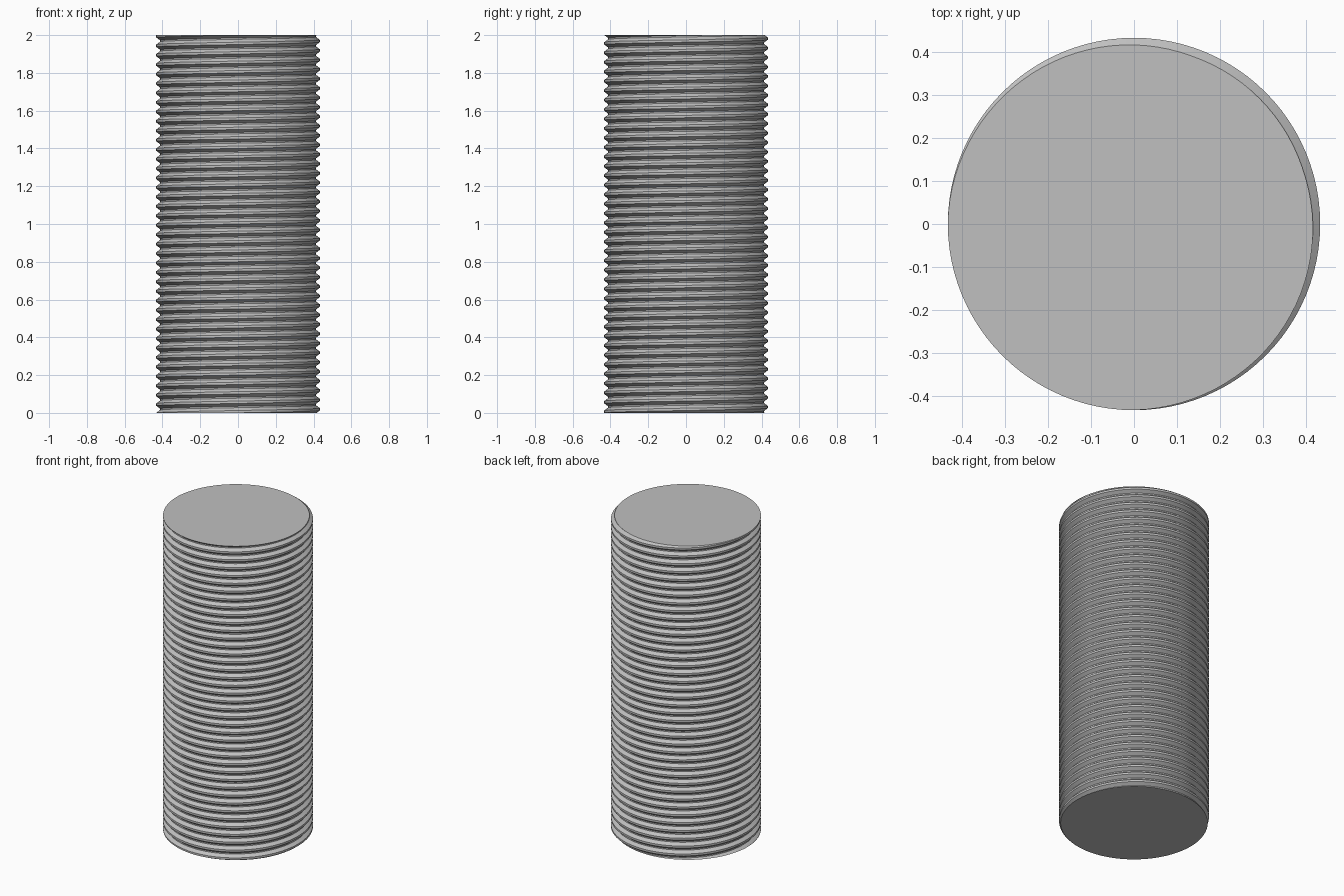
import bpy, bmesh, math

cube = bpy.data.objects.get("Cube")
if cube:
    bpy.data.objects.remove(cube, do_unlink=True)

HEIGHT, PITCH, TURNS = 2.0, 0.05, 40
CREST, ROOT, SIDES = 0.433, 0.413, 96
PHASE = math.radians(224)      # angle where a crest meets the top face

# One tooth: (height as a share of the pitch, radius)
tooth = [(-0.125, CREST), (0.125, CREST), (0.425, ROOT), (0.575, ROOT)]
step = len(tooth)

steel = bpy.data.materials.new("grey steel")
steel.use_nodes = True
grey = (0.53, 0.53, 0.53, 1)
steel.diffuse_color = grey
shader = steel.node_tree.nodes["Principled BSDF"]
shader.inputs["Base Color"].default_value = grey
shader.inputs["Roughness"].default_value = 0.6

# Helical surface: every column climbs, the last one joins the first a turn higher
bm = bmesh.new()
columns = []
for i in range(SIDES):
    a = math.tau * i / SIDES
    column = []
    for turn in range(-2, TURNS + 3):
        for share, r in tooth:
            z = PITCH * (turn + share + (a - PHASE) / math.tau)
            column.append(bm.verts.new((r * math.cos(a), r * math.sin(a), z)))
    columns.append(column)

for i in range(SIDES):
    here, after = columns[i], columns[(i + 1) % SIDES]
    shift = step if i == SIDES - 1 else 0
    for j in range(len(here) - 1 - shift):
        bm.faces.new((here[j], after[j + shift], after[j + shift + 1], here[j + 1]))

# Cut both ends square and cap them
for z, up in ((0, -1), (HEIGHT, 1)):
    bmesh.ops.bisect_plane(bm, geom=bm.verts[:] + bm.edges[:] + bm.faces[:],
                           dist=1e-6, plane_co=(0, 0, z), plane_no=(0, 0, up),
                           clear_outer=True)
    rim = [e for e in bm.edges if e.is_boundary
           and all(abs(v.co.z - z) < 1e-4 for v in e.verts)]
    bmesh.ops.edgeloop_fill(bm, edges=rim)
bmesh.ops.recalc_face_normals(bm, faces=bm.faces)

mesh = bpy.data.meshes.new("threaded_rod")
bm.to_mesh(mesh)
bm.free()
mesh.materials.append(steel)
rod = bpy.data.objects.new("threaded_rod", mesh)
bpy.context.collection.objects.link(rod)

# Smooth round the rod, sharp along the thread edges
bpy.ops.object.select_all(action='DESELECT')
rod.select_set(True)
bpy.context.view_layer.objects.active = rod
bpy.ops.object.shade_smooth_by_angle(angle=math.radians(30))
